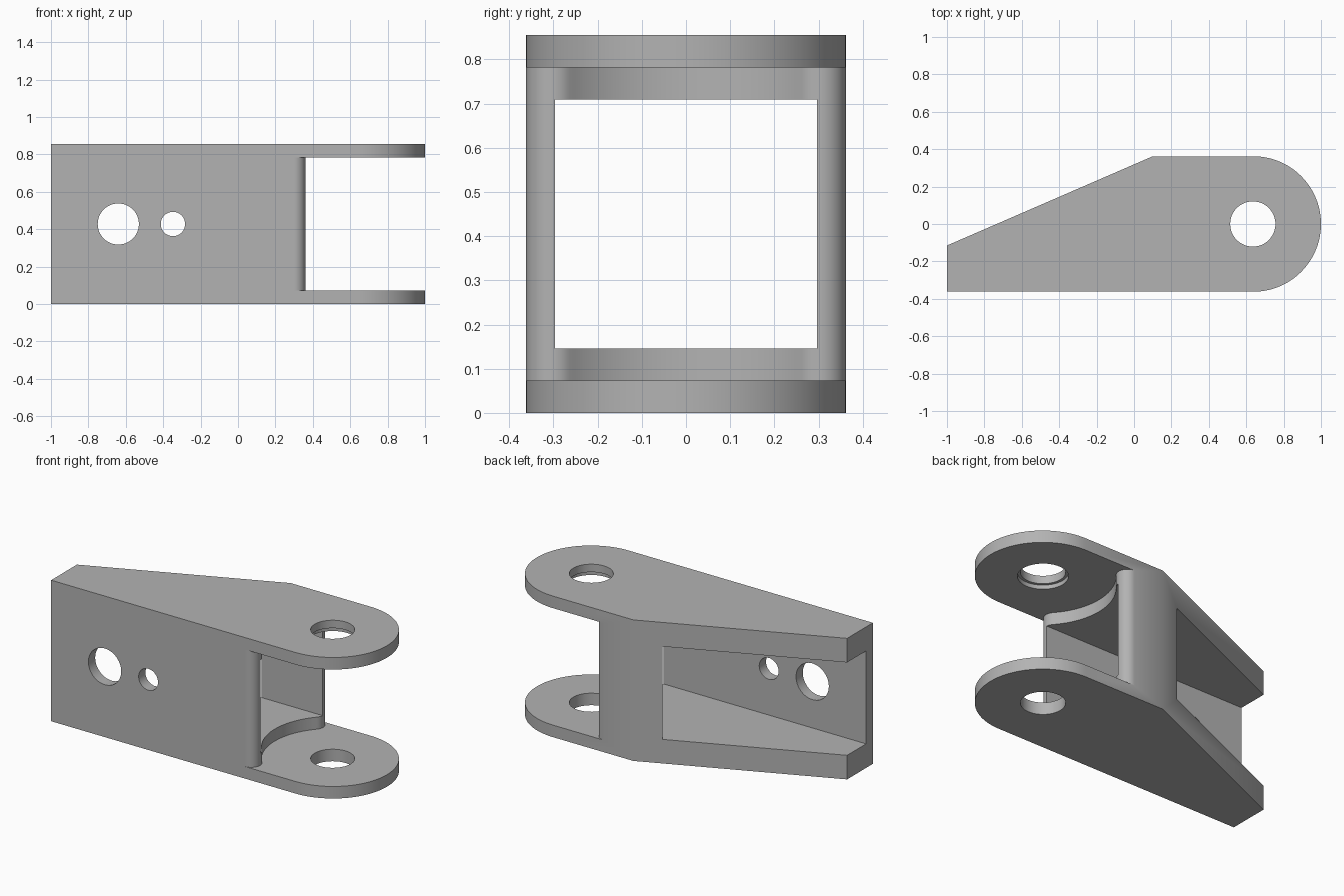
import bpy
import bmesh
from math import atan2, cos, pi, sin, hypot
from mathutils import Matrix

cube = bpy.data.objects.get("Cube")
if cube:
    bpy.data.objects.remove(cube, do_unlink=True)

HEIGHT = 0.855
HALF = 0.362            # half width, and radius of the rounded arms
PIVOT = 1 - HALF        # x of the pivot axis
ARM = 0.073             # arm thickness
WALL = 0.065            # side wall thickness

metal = bpy.data.materials.new("light grey metal")
metal.use_nodes = True
GREY = (0.45, 0.45, 0.45, 1)
metal.diffuse_color = GREY
metal.node_tree.nodes["Principled BSDF"].inputs["Base Color"].default_value = GREY


def arc(cx, cy, r, a0, a1, n):
    return [(cx + r * cos(a0 + (a1 - a0) * i / n),
             cy + r * sin(a0 + (a1 - a0) * i / n)) for i in range(n + 1)]


def prism(name, outline, z0, z1):
    """Extrude a flat outline between two heights."""
    bm = bmesh.new()
    face = bm.faces.new([bm.verts.new((x, y, z0)) for x, y in outline])
    top = bmesh.ops.extrude_face_region(bm, geom=[face])["geom"]
    bmesh.ops.translate(bm, vec=(0, 0, z1 - z0),
                        verts=[v for v in top if isinstance(v, bmesh.types.BMVert)])
    bmesh.ops.recalc_face_normals(bm, faces=bm.faces)
    mesh = bpy.data.meshes.new(name)
    bm.to_mesh(mesh)
    bm.free()
    mesh.materials.append(metal)
    obj = bpy.data.objects.new(name, mesh)
    bpy.context.collection.objects.link(obj)
    return obj


def cut(body, cutter):
    """Subtract a cutter from the body, then discard it."""
    cutter.hide_render = True
    mod = body.modifiers.new("cut", "BOOLEAN")
    mod.operation, mod.solver, mod.object = "DIFFERENCE", "EXACT", cutter
    bpy.context.view_layer.objects.active = body
    bpy.ops.object.modifier_apply(modifier=mod.name)
    bpy.data.objects.remove(cutter, do_unlink=True)


# Bracket body: tapered tail, straight flank and round nose
outline = [(-1, -0.115), (-1, -HALF)]
outline += arc(PIVOT, 0, HALF, -pi / 2, pi / 2, 48)
outline += [(0.1, HALF)]
bracket = prism("clevis_bracket", outline, 0, HEIGHT)

# Fork slot: concave seat blending into rounded wall ends
fillet = 0.06
fx, fy = 0.30, HALF - fillet
reach = hypot(PIVOT - fx, fy)
turn = atan2(fy, PIVOT - fx)
lower = [(fx, -0.6)] + arc(fx, -fy, fillet, -pi / 2, turn, 16)
seat = arc(PIVOT, 0, reach - fillet, pi + turn, pi - turn, 32)[1:-1]
upper = [(x, -y) for x, y in reversed(lower)]
slot = lower + seat + upper + [(1.3, 0.6), (1.3, -0.6)]
cut(bracket, prism("slot_cutter", slot, ARM, HEIGHT - ARM))

# Hollow pocket, open along the tapered rear and the tail
inner = HALF - WALL
pocket = [(-1.3, -inner), (0.6, -inner), (0.6, inner), (-1.3, inner)]
cut(bracket, prism("pocket_cutter", pocket, 2 * ARM, HEIGHT - 2 * ARM))

# Pivot bore through both arms, with a shallow recess under the upper arm
cut(bracket, prism("bore_cutter", arc(PIVOT - 0.003, 0, 0.121, 0, 2 * pi, 48)[:-1], -0.2, 1.2))
cut(bracket, prism("recess_cutter", arc(PIVOT - 0.003, 0, 0.137, 0, 2 * pi, 48)[:-1],
                   HEIGHT / 2, HEIGHT - ARM + 0.025))

# Mounting holes through the front wall
for x, radius in ((-0.64, 0.11), (-0.348, 0.065)):
    drill = prism("drill_cutter", arc(0, 0, radius, 0, 2 * pi, 48)[:-1], 0.2, 0.6)
    drill.data.transform(Matrix.Translation((x, 0, HEIGHT / 2)) @ Matrix.Rotation(pi / 2, 4, "X"))
    cut(bracket, drill)

bpy.ops.object.select_all(action="DESELECT")
bracket.select_set(True)
bpy.context.view_layer.objects.active = bracket
bpy.ops.object.shade_smooth_by_angle(angle=pi / 6)
